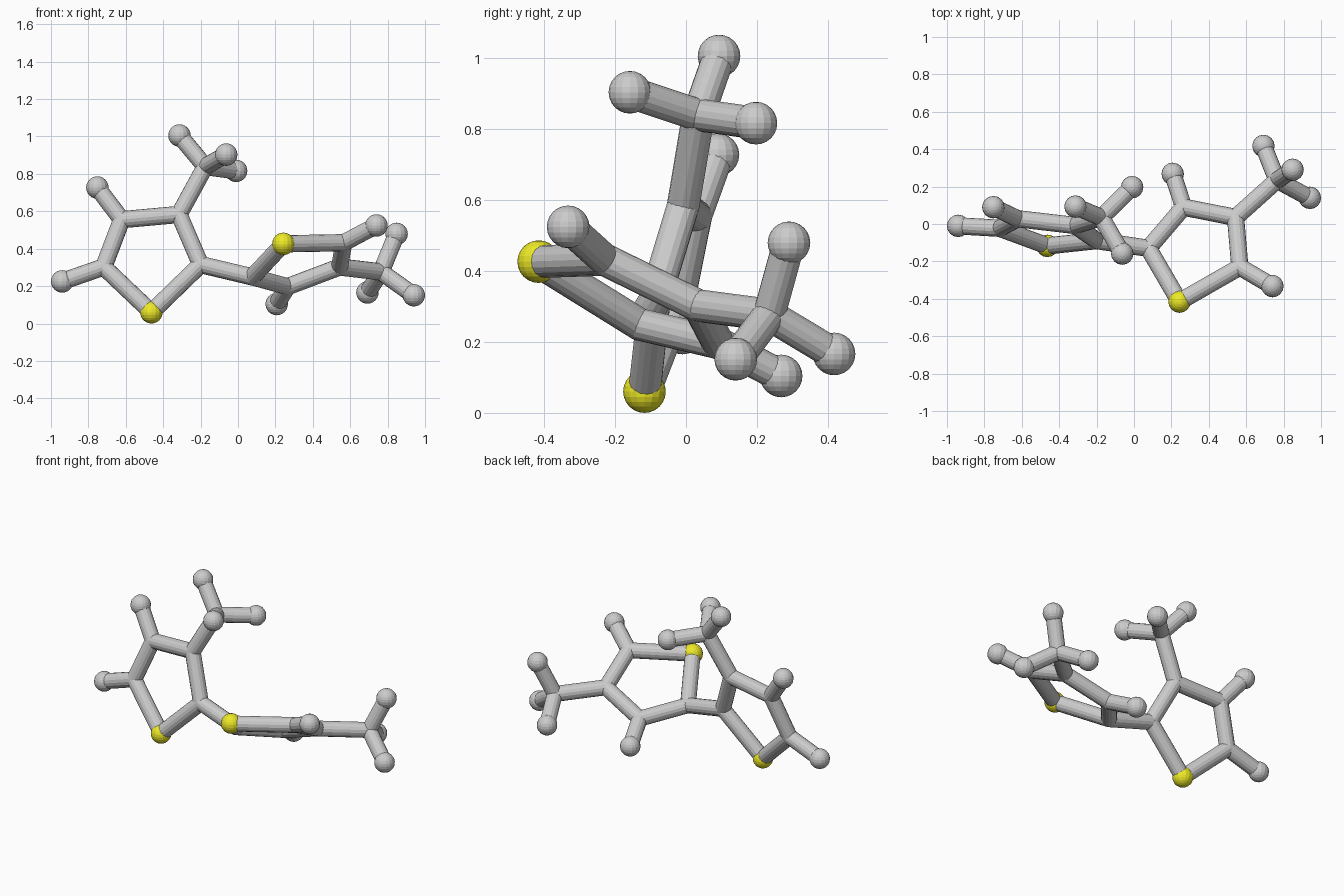
import bpy, bmesh
from mathutils import Vector, Matrix

if "Cube" in bpy.data.objects:
    bpy.data.objects.remove(bpy.data.objects["Cube"])

END_R, BOND_R, SIDES = 0.06, 0.046, 16

# Joint positions: s = sulphur, c = carbon, m = methyl carbon, h = hydrogen tip
RINGS = {
    "left": {
        "s": (-.463, -.117, .06), "c2": (-.20, -.089, .315), "c3": (-.315, -.008, .583),
        "c4": (-.622, .028, .555), "c5": (-.718, -.023, .302),
        "h1": (-.752, .09, .727), "h2": (-.94, -.01, .225),
        "m": (-.175, .035, .839),
        "h3": (-.313, .093, 1.005), "h4": (-.063, -.158, .903), "h5": (-.01, .197, .816),
    },
    "right": {
        "s": (.243, -.415, .426), "c2": (.077, -.13, .249), "c3": (.265, .09, .197),
        "c4": (.543, .035, .302), "c5": (.566, -.23, .432),
        "h1": (.207, .268, .104), "h2": (.74, -.332, .524),
        "m": (.765, .234, .276),
        "h3": (.848, .29, .479), "h4": (.94, .14, .151), "h5": (.692, .417, .166),
    },
}
LOOP = ["s c2", "c2 c3", "c3 c4", "c4 c5", "c5 s", "c5 h2", "m h3", "m h4", "m h5"]
BONDS = {"left": LOOP + ["c4 h1", "c3 m"], "right": LOOP + ["c3 h1", "c4 m"]}

yellow = bpy.data.materials.new("yellow")
yellow.diffuse_color = (0.85, 0.82, 0.02, 1)
yellow.use_nodes = True
yellow.node_tree.nodes["Principled BSDF"].inputs["Base Color"].default_value = yellow.diffuse_color


def finish(bm, name, mat=None):
    mesh = bpy.data.meshes.new(name)
    bm.to_mesh(mesh)
    bm.free()
    if mat:
        mesh.materials.append(mat)
    ob = bpy.data.objects.new(name, mesh)
    bpy.context.collection.objects.link(ob)


def ball(name, pos, r, mat=None):
    bm = bmesh.new()
    bmesh.ops.create_uvsphere(bm, u_segments=SIDES, v_segments=12, radius=r,
                              matrix=Matrix.Translation(pos))
    finish(bm, name, mat)


def rod(name, a, b):
    a, b = Vector(a), Vector(b)
    d = b - a
    turn = d.to_track_quat('Z', 'Y').to_matrix().to_4x4()
    bm = bmesh.new()
    bmesh.ops.create_cone(bm, cap_ends=True, segments=SIDES, radius1=BOND_R, radius2=BOND_R,
                          depth=d.length, matrix=Matrix.Translation((a + b) / 2) @ turn)
    finish(bm, name)


for side, atoms in RINGS.items():
    # Atoms: large end balls, small joint balls, yellow sulphur
    for key, pos in atoms.items():
        if key == "s":
            ball(side + "_sulphur", pos, END_R, yellow)
        elif key[0] == "h":
            ball(side + "_hydrogen_" + key[1], pos, END_R)
        else:
            ball(side + "_carbon_" + key, pos, BOND_R)
    # Bonds of the ring, its hydrogens and its methyl group
    for pair in BONDS[side]:
        a, b = pair.split()
        rod(f"{side}_bond_{a}_{b}", atoms[a], atoms[b])

# Bond joining the two rings
rod("linking_bond", RINGS["left"]["c2"], RINGS["right"]["c2"])
